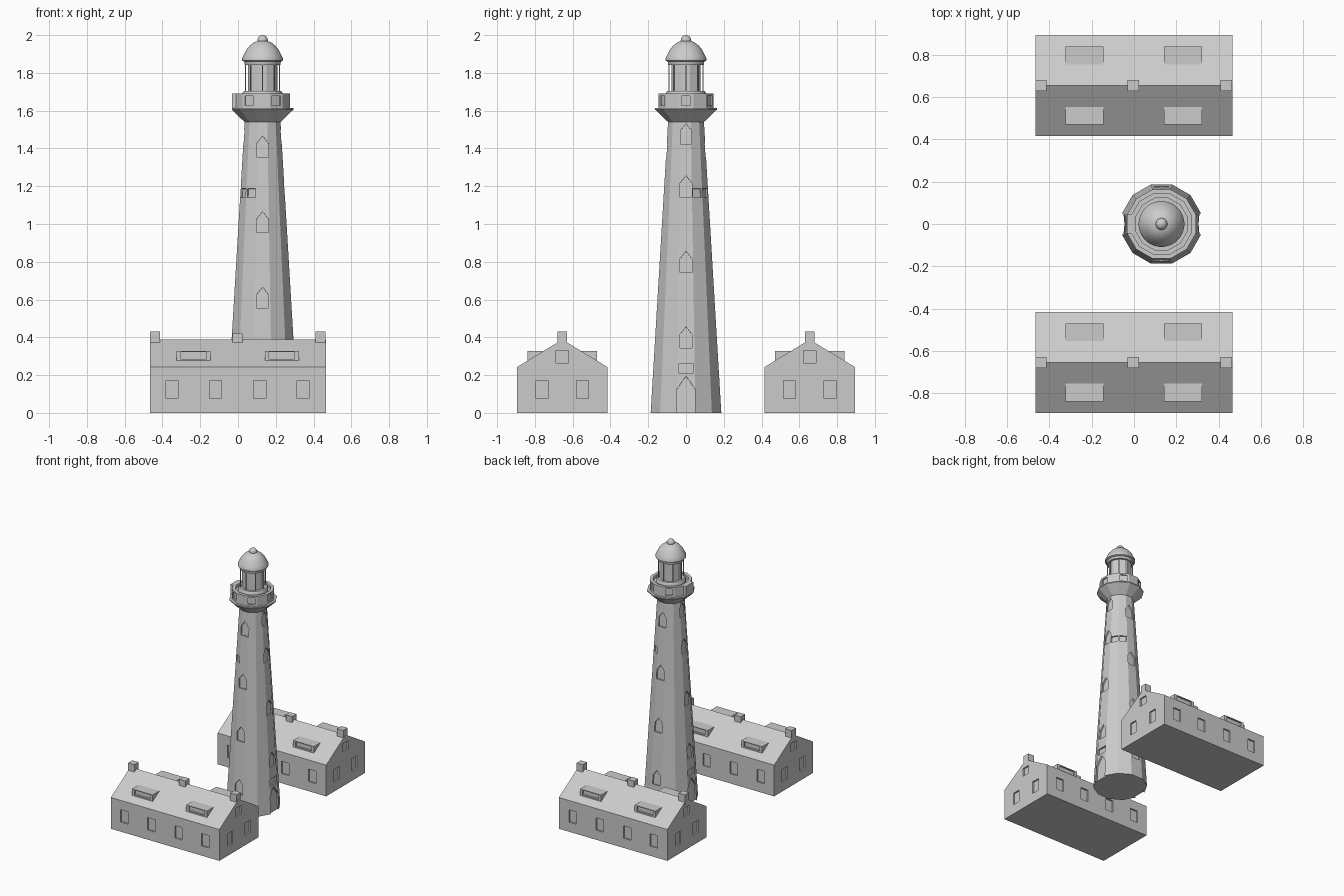
import bpy, bmesh, math
from mathutils import Matrix, Vector

if "Cube" in bpy.data.objects:
    bpy.data.objects.remove(bpy.data.objects["Cube"])

CX = 0.13  # tower axis


def finish(bm, name, smooth=False):
    bmesh.ops.recalc_face_normals(bm, faces=bm.faces)
    me = bpy.data.meshes.new(name)
    bm.to_mesh(me)
    bm.free()
    ob = bpy.data.objects.new(name, me)
    bpy.context.collection.objects.link(ob)
    if smooth:
        bpy.context.view_layer.objects.active = ob
        bpy.ops.object.select_all(action='DESELECT')
        ob.select_set(True)
        bpy.ops.object.shade_smooth_by_angle(angle=math.radians(35))
    return ob


def lathe(name, profile, n=12, smooth=False):
    """Capped solid of revolution; radii are measured to the flats."""
    bm = bmesh.new()
    k = 1 / math.cos(math.pi / n)
    rings = []
    for r, z in profile:
        rings.append([bm.verts.new((CX + r * k * math.cos((i + .5) * math.tau / n),
                                    r * k * math.sin((i + .5) * math.tau / n), z)) for i in range(n)])
    for a, b in zip(rings, rings[1:]):
        for i in range(n):
            j = (i + 1) % n
            bm.faces.new((a[i], a[j], b[j], b[i]))
    bm.faces.new(rings[0][::-1])
    bm.faces.new(rings[-1])
    return finish(bm, name, smooth)


def box(bm, lo, hi):
    c = [(a + b) / 2 for a, b in zip(lo, hi)]
    s = [b - a for a, b in zip(lo, hi)]
    bmesh.ops.create_cube(bm, size=1, matrix=Matrix.Translation(c) @ Matrix.Diagonal((*s, 1)))


def recess(bm, shape, origin, angle, lean=0, depth=0.012):
    """Prism of a (u, v) outline straddling a wall that faces the given angle."""
    n = Vector((math.cos(angle), math.sin(angle), lean)).normalized()
    u = Vector((-math.sin(angle), math.cos(angle), 0))
    v = n.cross(u)
    o = Vector(origin)
    rings = [[bm.verts.new(o + u * a + v * b + n * d) for a, b in shape] for d in (-depth, 0.02)]
    m = len(shape)
    bm.faces.new(rings[0][::-1])
    bm.faces.new(rings[1])
    for i in range(m):
        j = (i + 1) % m
        bm.faces.new((rings[0][i], rings[0][j], rings[1][j], rings[1][i]))


def rect(w, h):
    return [(-w / 2, -h / 2), (w / 2, -h / 2), (w / 2, h / 2), (-w / 2, h / 2)]


def arch(w, lo, spring, hi):
    return [(-w / 2, lo), (w / 2, lo), (w / 2, spring), (0, hi), (-w / 2, spring)]


def carve(ob, bm):
    cutter = finish(bm, ob.name + "_cutter")
    mod = ob.modifiers.new("recesses", 'BOOLEAN')
    mod.operation, mod.solver, mod.object = 'DIFFERENCE', 'EXACT', cutter
    bpy.context.view_layer.objects.active = ob
    bpy.ops.object.modifier_apply(modifier=mod.name)
    bpy.data.objects.remove(cutter)


# Tapered twelve-sided tower shaft with recessed windows and doors
R0, R1, H = 0.187, 0.095, 1.54
SLOPE = (R0 - R1) / H
tower = lathe("tower_shaft", [(R0, 0), (R1, H)])


def on_tower(z, deg):
    a = math.radians(deg)
    r = R0 - SLOPE * z
    return (CX + r * math.cos(a), r * math.sin(a), z), a, SLOPE


cut = bmesh.new()
window = arch(0.065, -0.056, 0.015, 0.056)
for deg in (90, 270):
    for z in (1.41, 1.01, 0.61, 0.21):
        recess(cut, window, *on_tower(z, deg))
for deg in (0, 180):
    for z in (1.48, 1.20, 0.80, 0.40):
        recess(cut, window if z < 1.4 else arch(0.06, -0.056, 0.015, 0.052), *on_tower(z, deg))
    recess(cut, arch(0.097, -0.02, 0.125, 0.195), *on_tower(0, deg))
    recess(cut, rect(0.08, 0.05), *on_tower(0.235, deg))
for deg in (30, 60, 210, 240):
    recess(cut, rect(0.05, 0.048), *on_tower(1.163, deg), depth=0.01)
carve(tower, cut)

# Flared corbel and gallery parapet with sunken floor
lathe("gallery_corbel", [(R1, H), (0.163, 1.605), (0.163, 1.613)])
gallery = lathe("gallery_parapet", [(0.145, 1.61), (0.145, 1.69), (0.122, 1.69), (0.122, 1.665)])
cut = bmesh.new()
for deg in (0, 60, 120, 240, 300):
    a = math.radians(deg)
    recess(cut, rect(0.05, 0.05), (CX + 0.145 * math.cos(a), 0.145 * math.sin(a), 1.652), a, depth=0.01)
carve(gallery, cut)
bm = bmesh.new()
box(bm, (CX - 0.162, -0.045, 1.612), (CX - 0.13, 0.045, 1.69))
finish(bm, "gallery_hatch")

# Lantern: base ring, core, top ring
lathe("lantern_base", [(0.105, 1.665), (0.105, 1.695), (0.098, 1.705)], 24, True)
lathe("lantern_core", [(0.078, 1.70), (0.078, 1.85)], 12)
lathe("lantern_top_ring", [(0.094, 1.843), (0.098, 1.865)], 24, True)

# Lantern posts
bm = bmesh.new()
for i in range(8):
    a = i * math.tau / 8
    bmesh.ops.create_cone(bm, cap_ends=True, segments=6, radius1=0.0035, radius2=0.0035, depth=0.15,
                          matrix=Matrix.Translation((CX + 0.09 * math.cos(a), 0.09 * math.sin(a), 1.775)))
finish(bm, "lantern_posts")

# Domed roof and ball finial
lathe("dome_roof", [(0.098, 1.86), (0.108, 1.866), (0.108, 1.878), (0.099, 1.895), (0.086, 1.922),
                    (0.067, 1.945), (0.045, 1.962), (0.02, 1.97)], 32, True)
bm = bmesh.new()
bmesh.ops.create_uvsphere(bm, u_segments=20, v_segments=12, radius=0.028,
                          matrix=Matrix.Translation((CX, 0, 1.972)))
finish(bm, "finial", True)


# Keeper houses: gabled body, dormers, recessed windows, chimneys
def house(name, cy):
    hx, hy, eave, ridge = 0.466, 0.239, 0.243, 0.388
    bm = bmesh.new()
    outline = [(-hy, 0), (hy, 0), (hy, eave), (0, ridge), (-hy, eave)]
    ends = [[bm.verts.new((x, cy + y, z)) for y, z in outline] for x in (-hx, hx)]
    bm.faces.new(ends[0])
    bm.faces.new(ends[1])
    for i in range(5):
        j = (i + 1) % 5
        bm.faces.new((ends[0][i], ends[0][j], ends[1][j], ends[1][i]))
    body = finish(bm, name + "_body")

    bm = bmesh.new()
    for x in (-0.235, 0.232):
        box(bm, (x - 0.09, cy - 0.184, 0.272), (x + 0.09, cy + 0.184, 0.327))
    dormers = finish(bm, name + "_dormers")

    cut, dcut = bmesh.new(), bmesh.new()
    for s in (-1, 1):
        side, end = s * math.pi / 2, (0 if s > 0 else math.pi)
        for x in (-0.35, -0.12, 0.115, 0.345):
            recess(cut, rect(0.064, 0.096), (x, cy + s * hy, 0.123), side)
        for y in (-0.108, 0.108):
            recess(cut, rect(0.064, 0.096), (s * hx, cy + y, 0.123), end)
        recess(cut, rect(0.064, 0.064), (s * hx, cy, 0.297), end)
        for x in (-0.235, 0.232):
            recess(dcut, rect(0.135, 0.036), (x, cy + s * 0.184, 0.304), side)
    carve(body, cut)
    carve(dormers, dcut)

    bm = bmesh.new()
    for x, top in ((-0.44, 0.43), (-0.003, 0.42), (0.437, 0.43)):
        box(bm, (x - 0.027, cy - 0.026, 0.35), (x + 0.027, cy + 0.026, top))
    finish(bm, name + "_chimneys")


house("front_house", -0.655)
house("back_house", 0.655)
